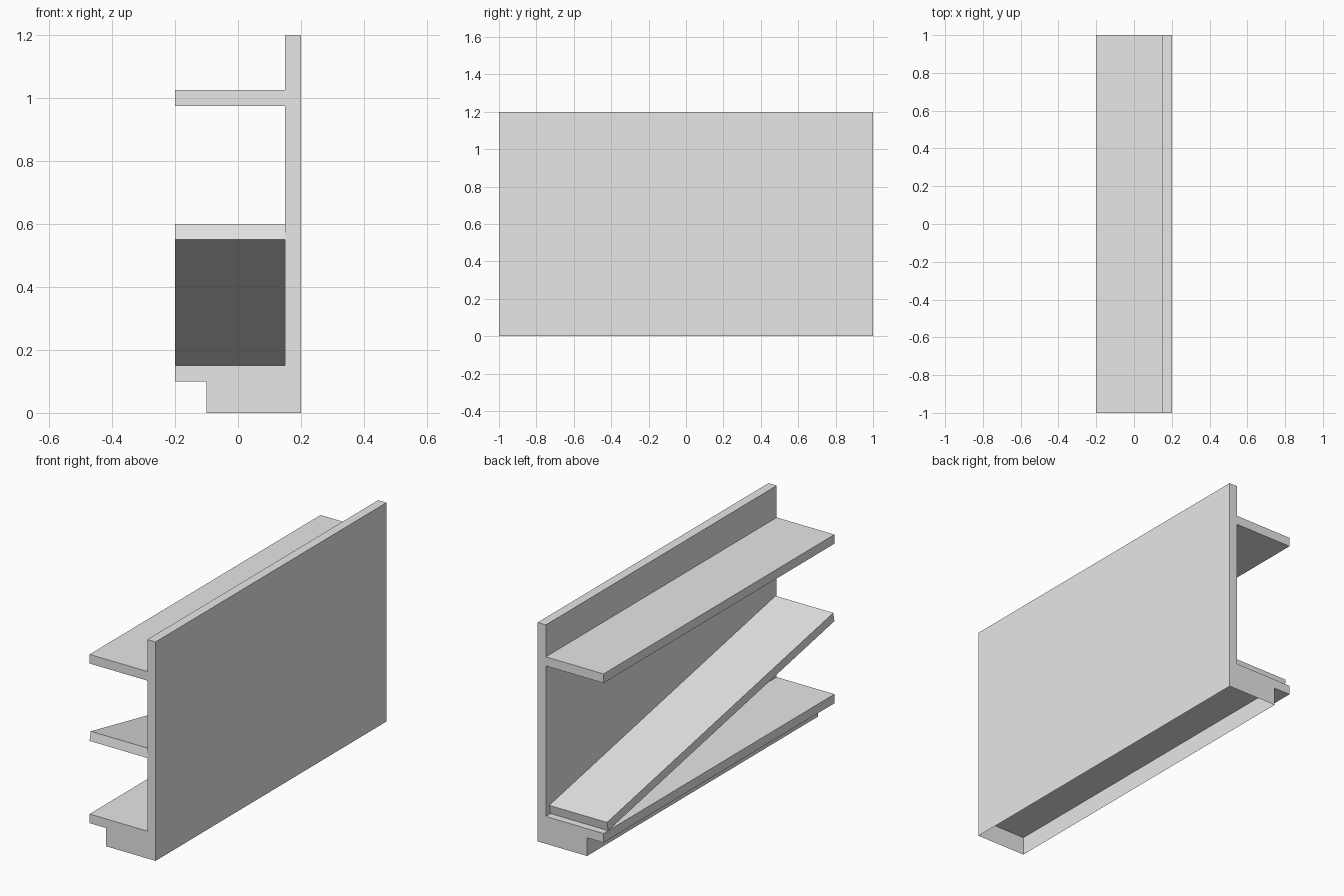
import bpy
import bmesh
import math
from mathutils import Matrix, Vector

cube = bpy.data.objects.get("Cube")
if cube:
    bpy.data.objects.remove(cube, do_unlink=True)

LENGTH = 2.0
BOARD = 0.05

grey = bpy.data.materials.new("light_grey")
grey.use_nodes = True
grey.diffuse_color = (0.8, 0.8, 0.8, 1)
grey.node_tree.nodes["Principled BSDF"].inputs["Base Color"].default_value = (0.8, 0.8, 0.8, 1)


def add_object(name, bm):
    bmesh.ops.recalc_face_normals(bm, faces=bm.faces)
    mesh = bpy.data.meshes.new(name)
    bm.to_mesh(mesh)
    bm.free()
    mesh.materials.append(grey)
    obj = bpy.data.objects.new(name, mesh)
    bpy.context.collection.objects.link(obj)
    return obj


def extrude_profile(name, points):
    """Extrude an x-z outline along the full length of the unit."""
    bm = bmesh.new()
    verts = [bm.verts.new((x, -LENGTH / 2, z)) for x, z in points]
    face = bm.faces.new(verts)
    result = bmesh.ops.extrude_face_region(bm, geom=[face], use_keep_orig=True)
    moved = [g for g in result["geom"] if isinstance(g, bmesh.types.BMVert)]
    bmesh.ops.translate(bm, verts=moved, vec=(0, LENGTH, 0))
    return add_object(name, bm)


# Back panel with the level top and bottom shelves
extrude_profile("panel_and_shelves", [
    (-0.2, 0.1), (0.2, 0.1), (0.2, 1.2), (0.15, 1.2),
    (0.15, 1.025), (-0.2, 1.025), (-0.2, 0.975), (0.15, 0.975),
    (0.15, 0.15), (-0.2, 0.15),
])

# Thin base skirt, hollow and open underneath
bm = bmesh.new()
bmesh.ops.create_cube(bm, size=1)
bmesh.ops.scale(bm, vec=(0.3, LENGTH, 0.1), verts=bm.verts)
bmesh.ops.translate(bm, vec=(0.05, 0, 0.05), verts=bm.verts)
bm.normal_update()
caps = [f for f in bm.faces if abs(f.normal.z) > 0.5]
bmesh.ops.delete(bm, geom=caps, context='FACES_ONLY')
add_object("base_skirt", bm)

# Sloping middle shelf, high at the front and low at the back
bm = bmesh.new()
bmesh.ops.create_cube(bm, size=1)
bmesh.ops.scale(bm, vec=(0.35, LENGTH, BOARD), verts=bm.verts)
ramp = add_object("sloping_shelf", bm)
ramp.matrix_world = (Matrix.Translation(Vector((-0.025, -0.015, 0.375)))
                     @ Matrix.Rotation(-math.asin(0.2), 4, 'X'))
